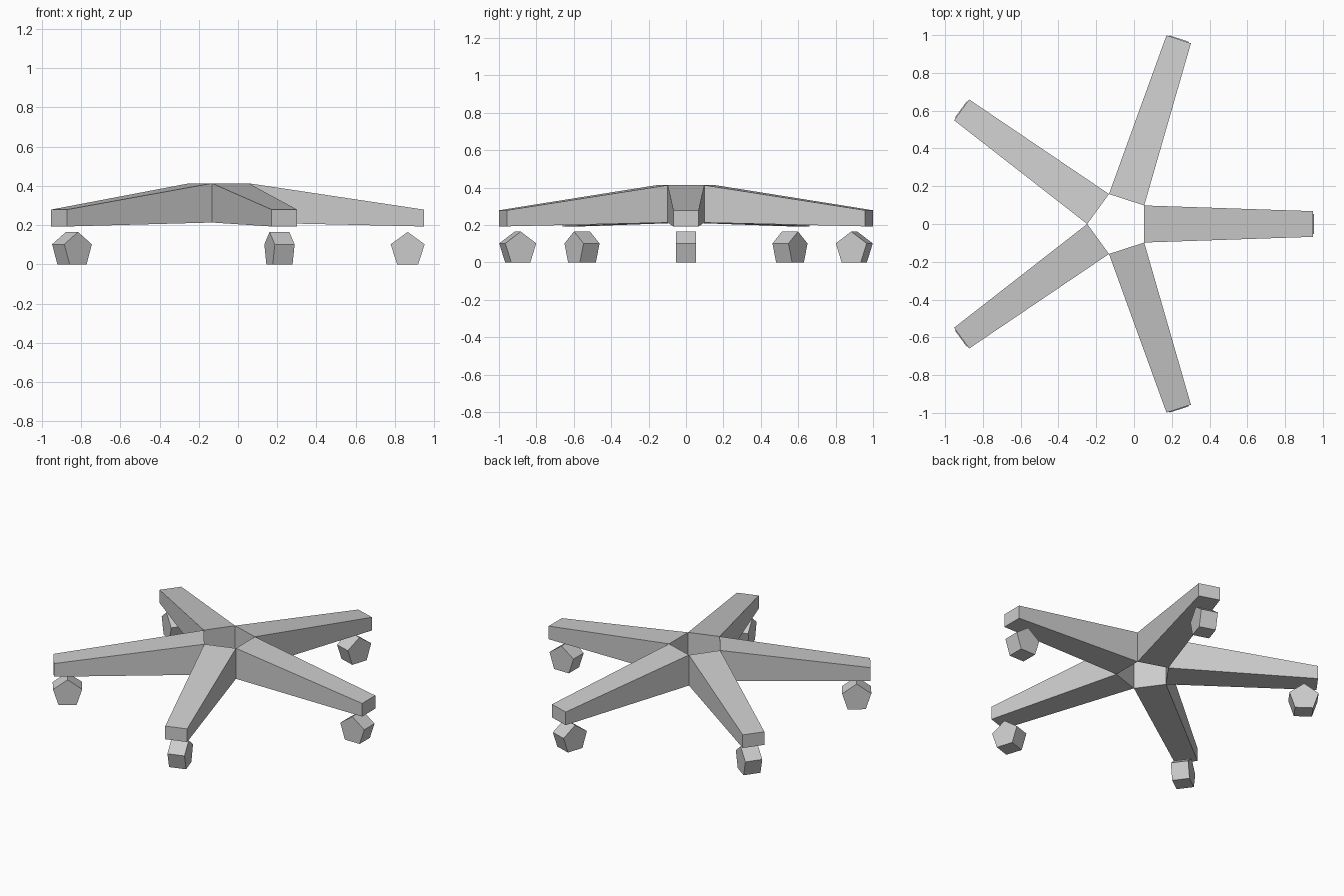
import bpy, bmesh
from math import radians, tan, sin, cos, pi
from mathutils import Matrix

if "Cube" in bpy.data.objects:
    bpy.data.objects.remove(bpy.data.objects["Cube"])

CENTRE_X = -0.081          # rotation centre of the five-arm base
ARMS = 5
STEP = 2 * pi / ARMS


def loft_prism(name, ring_a, ring_b, angle):
    """Closed solid between two matching outlines, turned about the base centre."""
    bm = bmesh.new()
    a = [bm.verts.new(p) for p in ring_a]
    b = [bm.verts.new(p) for p in ring_b]
    n = len(a)
    bm.faces.new(a)
    bm.faces.new(b[::-1])
    for i in range(n):
        j = (i + 1) % n
        bm.faces.new((a[i], b[i], b[j], a[j]))
    bmesh.ops.recalc_face_normals(bm, faces=bm.faces)
    bm.transform(Matrix.Translation((CENTRE_X, 0, 0)) @ Matrix.Rotation(angle, 4, 'Z'))
    mesh = bpy.data.meshes.new(name)
    bm.to_mesh(mesh)
    bm.free()
    obj = bpy.data.objects.new(name, mesh)
    bpy.context.collection.objects.link(obj)
    return obj


def section(x, half_width, bottom, top):
    """Rectangular cross-section of an arm at distance x."""
    w = half_width
    return [(x, -w, bottom), (x, w, bottom), (x, w, top), (x, -w, top)]


# Arm: inner ends meet at their corners around an open pentagonal hub
HUB = 0.135
arm_inner = section(HUB, HUB * tan(radians(36)), 0.213, 0.413)
arm_outer = section(1.028, 0.068, 0.193, 0.279)

# Caster: five-sided wheel with a flat at the floor
R = 0.0912
WHEEL_X, WHEEL_HALF = 0.946, 0.053


def wheel_ring(y):
    return [(WHEEL_X + R * sin(i * STEP), y, R * cos(pi / 5) + R * cos(i * STEP))
            for i in range(5)]


for k in range(ARMS):
    loft_prism(f"base_arm_{k + 1}", arm_inner, arm_outer, k * STEP)
    loft_prism(f"caster_{k + 1}", wheel_ring(-WHEEL_HALF), wheel_ring(WHEEL_HALF), k * STEP)
